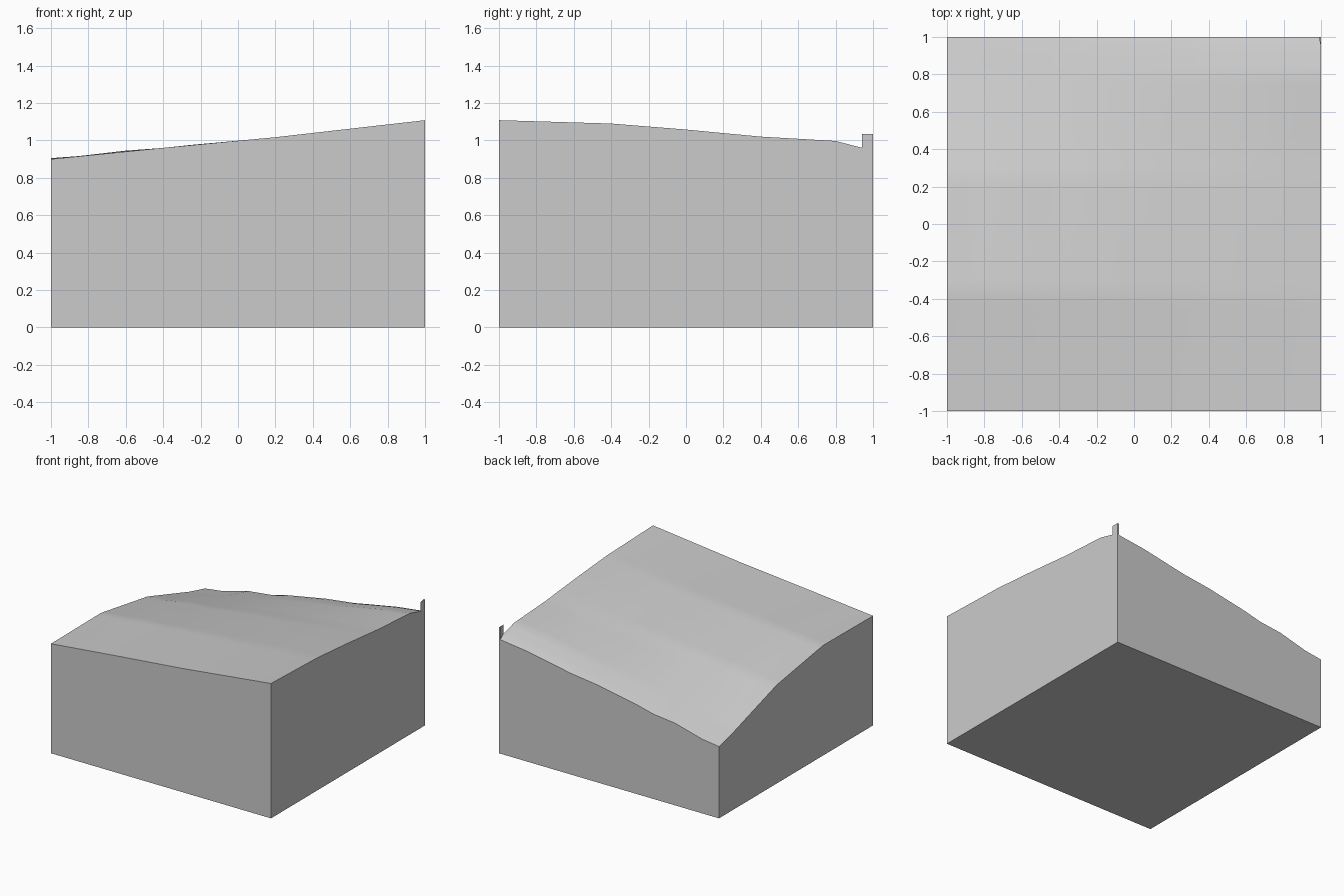
import bpy
import bmesh
import math

cube = bpy.data.objects.get("Cube")
if cube:
    bpy.data.objects.remove(cube, do_unlink=True)

GREY = (0.6, 0.6, 0.6, 1)
grey = bpy.data.materials.new("plain grey")
grey.use_nodes = True
grey.diffuse_color = GREY
grey.node_tree.nodes["Principled BSDF"].inputs["Base Color"].default_value = GREY

# Height profiles along the four edges: (position, height)
FRONT = [(-1, .9), (-.4, .96), (.2, 1.017), (1, 1.108)]
BACK = [(-1, .59), (-.85, .61), (-.6, .675), (-.4, .698), (-.25, .735), (.1, .8),
        (.35, .832), (.55, .87), (.75, .907), (1, .938)]
LEFT_LOW = [(-1, .9), (-.35, .905), (.25, .81), (.8, .64), (1, .59)]
RIGHT_HIGH = [(-1, 1.108), (-.4, 1.09), (0, 1.058), (.4, 1.02), (.8, .997), (.95, .958), (1, .938)]


def sample(profile, t):
    """Height on a piecewise straight profile."""
    for (a, za), (b, zb) in zip(profile, profile[1:]):
        if t <= b + 1e-6:
            return za + (zb - za) * (t - a) / (b - a)
    return profile[-1][1]


def ground_height(x, y):
    """Blend the four edge profiles across the surface."""
    u, v = (x + 1) / 2, (y + 1) / 2
    across = (1 - u) * sample(LEFT_LOW, y) + u * sample(RIGHT_HIGH, y)
    along = (1 - v) * sample(FRONT, x) + v * sample(BACK, x)
    corners = ((1 - v) * ((1 - u) * FRONT[0][1] + u * FRONT[-1][1])
               + v * ((1 - u) * BACK[0][1] + u * BACK[-1][1]))
    return across + along - corners


def finish(bm, name):
    bmesh.ops.recalc_face_normals(bm, faces=bm.faces)
    mesh = bpy.data.meshes.new(name)
    bm.to_mesh(mesh)
    bm.free()
    mesh.materials.append(grey)
    obj = bpy.data.objects.new(name, mesh)
    bpy.context.collection.objects.link(obj)
    return obj


# Sloping ground block with upright sides and a flat underside
bm = bmesh.new()
bmesh.ops.create_grid(bm, x_segments=40, y_segments=40, size=1)
for v in bm.verts:
    v.co.z = ground_height(v.co.x, v.co.y)
rim = [e for e in bm.edges if e.is_boundary]
skirt = bmesh.ops.extrude_edge_only(bm, edges=rim)["geom"]
for v in skirt:
    if isinstance(v, bmesh.types.BMVert):
        v.co.z = 0
bmesh.ops.holes_fill(bm, edges=[e for e in bm.edges if e.is_boundary], sides=0)
ground = finish(bm, "ground_block")
bpy.ops.object.select_all(action="DESELECT")
ground.select_set(True)
bpy.context.view_layer.objects.active = ground
bpy.ops.object.shade_smooth_by_angle(angle=math.radians(30))

# Thin upright sliver at the back corner
bm = bmesh.new()
base = bm.faces.new([bm.verts.new((x, y, .93)) for x, y in ((1, .94), (1, 1), (.988, 1))])
top = bmesh.ops.extrude_face_region(bm, geom=[base])["geom"]
for v in top:
    if isinstance(v, bmesh.types.BMVert):
        v.co.z = 1.035
finish(bm, "corner_sliver")
